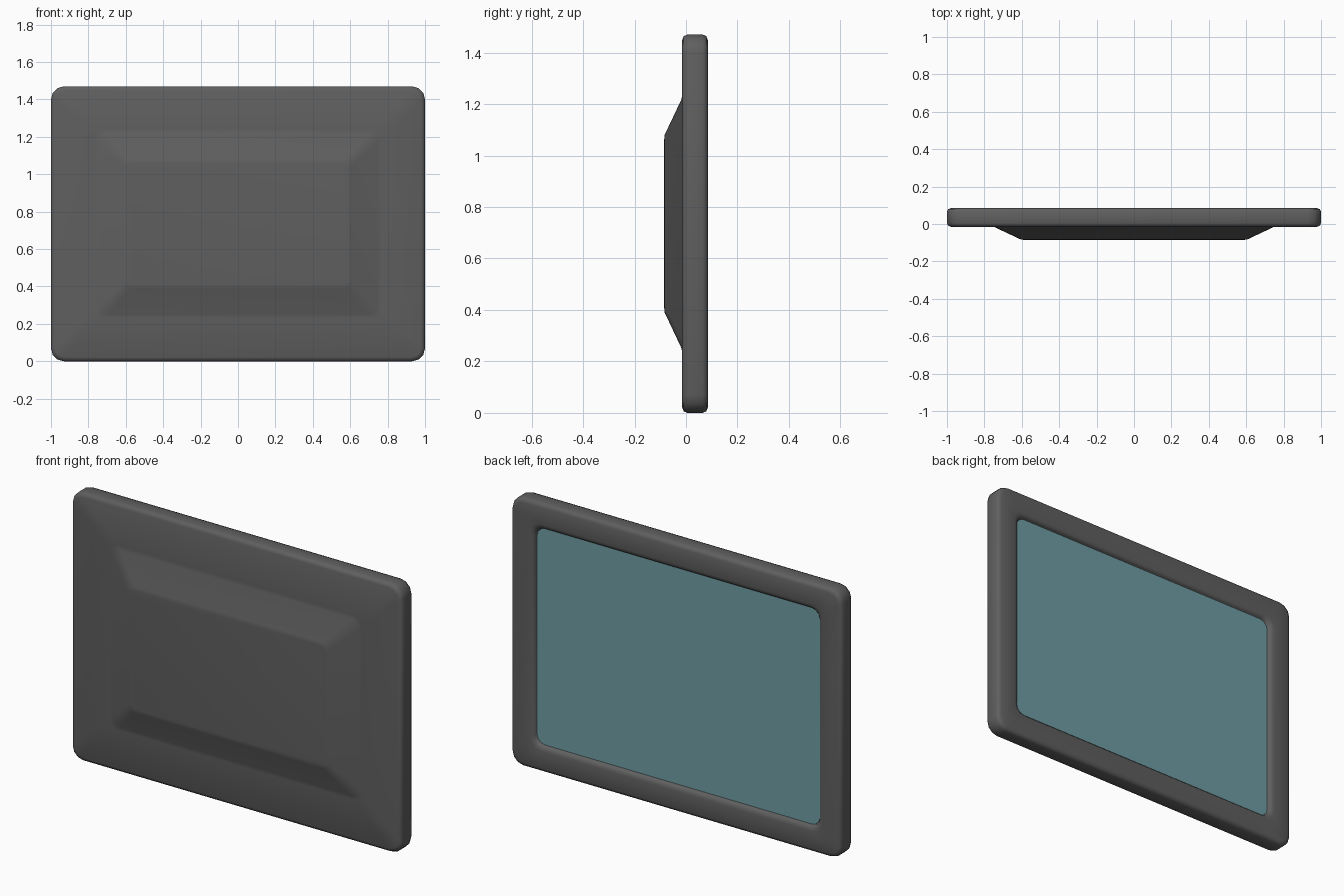
import bpy, bmesh, math

if "Cube" in bpy.data.objects:
    bpy.data.objects.remove(bpy.data.objects["Cube"])

CZ = 0.735      # centre height of the panel


def material(name, rgb):
    m = bpy.data.materials.new(name)
    m.diffuse_color = (*rgb, 1)
    m.use_nodes = True
    m.node_tree.nodes["Principled BSDF"].inputs["Base Color"].default_value = m.diffuse_color
    return m


def ring(bm, hx, hz, r, y, seg=3):
    """Rounded rectangle in the xz plane."""
    out = []
    for k, (sx, sz) in enumerate([(1, 1), (-1, 1), (-1, -1), (1, -1)]):
        for i in range(seg + 1):
            a = math.radians(90 * k + 90 * i / seg)
            out.append(bm.verts.new((sx * (hx - r) + r * math.cos(a), y,
                                     CZ + sz * (hz - r) + r * math.sin(a))))
    return out


def loft(name, specs, mat, cap_end=False):
    """Skin a series of rounded rectangles, capping the first one."""
    bm = bmesh.new()
    rings = [ring(bm, *s) for s in specs]
    n = len(rings[0])
    for a, b in zip(rings, rings[1:]):
        for i in range(n):
            j = (i + 1) % n
            bm.faces.new((a[i], a[j], b[j], b[i]))
    bm.faces.new(rings[0])
    if cap_end:
        bm.faces.new(rings[-1][::-1])
    bmesh.ops.recalc_face_normals(bm, faces=bm.faces)
    for f in bm.faces:
        f.smooth = True
    me = bpy.data.meshes.new(name)
    bm.to_mesh(me)
    bm.free()
    me.materials.append(mat)
    ob = bpy.data.objects.new(name, me)
    bpy.context.collection.objects.link(ob)
    return ob


grey = material("dark grey plastic", (0.115, 0.115, 0.115))
teal = material("teal glass", (0.16, 0.34, 0.38))

# Casing: raised rear bump, flat surround, rounded rim, bezel and screen recess
loft("casing", [
    (0.585, 0.325, 0.03, -0.085),
    (0.605, 0.345, 0.035, -0.083),
    (0.745, 0.485, 0.045, -0.017),
    (0.765, 0.505, 0.05, -0.015),
    (0.978, 0.713, 0.055, -0.015),
    (0.994, 0.729, 0.064, -0.009),
    (1.0, 0.735, 0.07, 0.005),
    (1.0, 0.735, 0.07, 0.065),
    (0.994, 0.729, 0.064, 0.079),
    (0.978, 0.713, 0.055, 0.085),
    (0.885, 0.62, 0.06, 0.085),
    (0.87, 0.605, 0.055, 0.081),
    (0.861, 0.596, 0.05, 0.072),
    (0.858, 0.593, 0.05, 0.055),
], grey, cap_end=True)

# Screen: thin plate lying in the recess
screen = loft("screen", [
    (0.857, 0.592, 0.05, 0.064),
    (0.857, 0.592, 0.05, 0.057),
], teal, cap_end=True)
for p in screen.data.polygons:
    p.use_smooth = False
